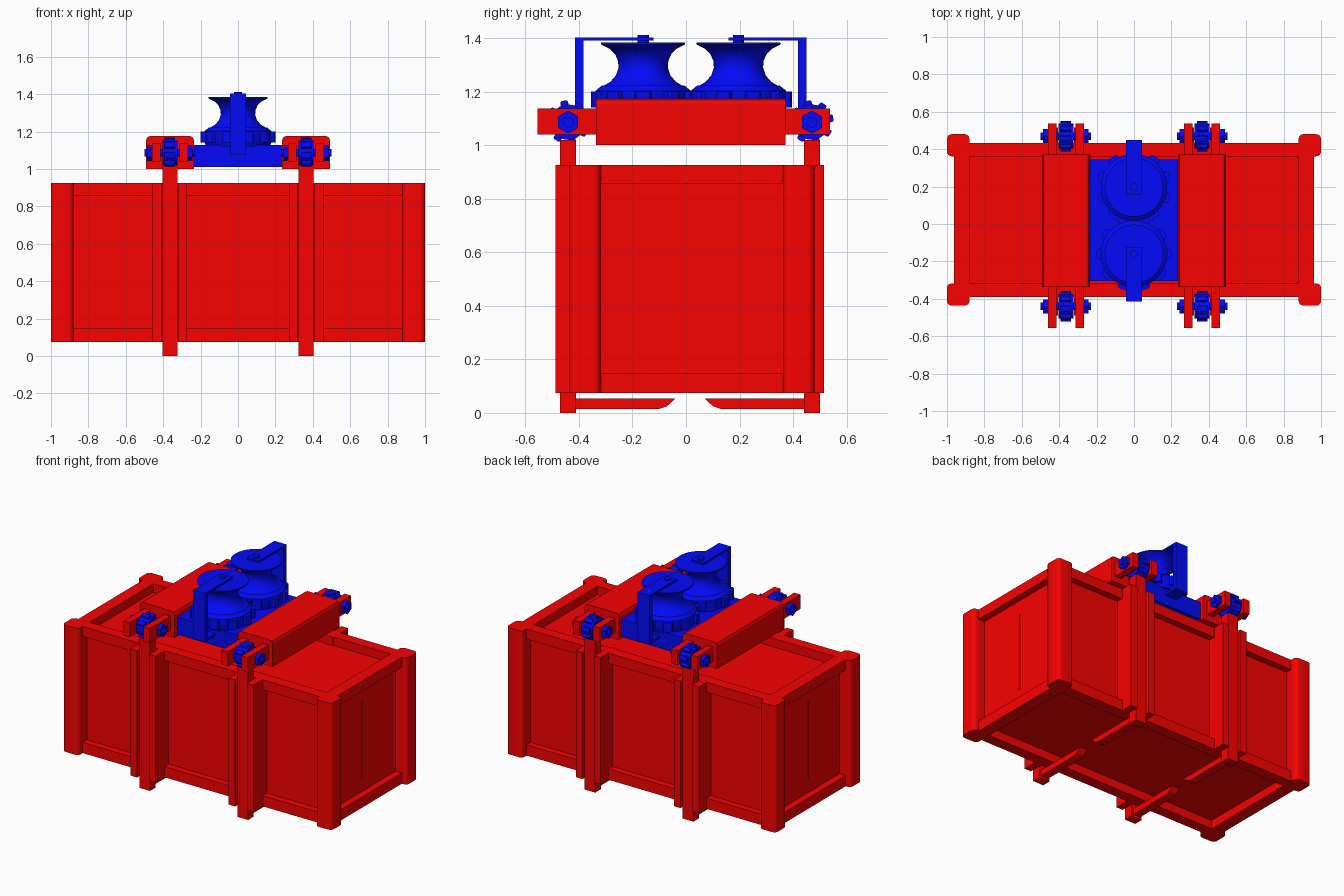
import bpy, bmesh
from math import pi, cos, sin
from mathutils import Matrix, Vector

if "Cube" in bpy.data.objects:
    bpy.data.objects.remove(bpy.data.objects["Cube"])


def material(name, rgb):
    m = bpy.data.materials.new(name)
    m.diffuse_color = (*rgb, 1)
    m.use_nodes = True
    m.node_tree.nodes["Principled BSDF"].inputs["Base Color"].default_value = m.diffuse_color
    return m


RED = material("red_paint", (0.95, 0.0005, 0.0005))
BLUE = material("blue_paint", (0.001, 0.003, 0.95))


def finish(name, bm, mat, smooth=False):
    bmesh.ops.recalc_face_normals(bm, faces=bm.faces)
    me = bpy.data.meshes.new(name)
    bm.to_mesh(me)
    bm.free()
    ob = bpy.data.objects.new(name, me)
    bpy.context.collection.objects.link(ob)
    me.materials.append(mat)
    if smooth:
        bpy.ops.object.select_all(action='DESELECT')
        ob.select_set(True)
        bpy.context.view_layer.objects.active = ob
        bpy.ops.object.shade_smooth_by_angle(angle=0.6)
    return ob


def box(name, x, y, z, mat, bevel=0):
    """Box from (min, max) ranges; bevel rounds the upright edges."""
    bm = bmesh.new()
    bmesh.ops.create_cube(bm, size=1)
    for v in bm.verts:
        v.co = Vector([r[0] if c < 0 else r[1] for r, c in zip((x, y, z), v.co)])
    if bevel:
        edges = [e for e in bm.edges if abs(e.verts[0].co.z - e.verts[1].co.z) > 1e-4]
        bmesh.ops.bevel(bm, geom=edges, offset=bevel, segments=4,
                        profile=0.5, affect='EDGES')
    return finish(name, bm, mat, bevel > 0)


def prism(name, points, start, end, matrix, mat):
    """Extrude a 2D outline along local z, then place it."""
    bm = bmesh.new()
    face = bm.faces.new([bm.verts.new((a, b, start)) for a, b in points])
    ext = bmesh.ops.extrude_face_region(bm, geom=[face])["geom"]
    for v in ext:
        if isinstance(v, bmesh.types.BMVert):
            v.co.z = end
    bm.transform(matrix)
    return finish(name, bm, mat)


def lathe(name, profile, loc, mat, sides=40):
    bm = bmesh.new()
    verts = [bm.verts.new((r, 0, z)) for r, z in profile]
    edges = [bm.edges.new(p) for p in zip(verts, verts[1:])]
    bmesh.ops.spin(bm, geom=verts + edges, axis=(0, 0, 1), cent=(0, 0, 0),
                   angle=2 * pi, steps=sides)
    bmesh.ops.remove_doubles(bm, verts=bm.verts, dist=1e-5)
    bm.transform(Matrix.Translation(loc))
    return finish(name, bm, mat, True)


def ring(radius, sides, turn=0):
    return [(radius * cos(2 * pi * i / sides + turn), radius * sin(2 * pi * i / sides + turn))
            for i in range(sides)]


def cog_outline(teeth, root, tip, turn=0):
    pts = []
    for i in range(teeth):
        for f, r in ((-.34, root), (-.22, tip * .97), (-.13, tip), (.13, tip), (.22, tip * .97), (.34, root)):
            a = 2 * pi * (i + f) / teeth + turn
            pts.append((r * cos(a), r * sin(a)))
    return pts


CY = 0.022  # middle of the crate

# Crate body with recessed panels
box("crate_panels", (-.918, .918), (CY - .368, CY + .368), (.132, .868), RED)

for sx in (-1, 1):
    for sy in (-1, 1):
        # Corner posts with rounded upright edges
        box("corner_post", sorted((sx * .88, sx)), sorted((CY + sy * .34, CY + sy * .458)),
            (.075, .925), RED, .025)
        # Post pairs that guide each clamp arm
        for a, b in ((.272, .32), (.407, .457)):
            box("guide_post", sorted((sx * a, sx * b)), sorted((CY - .008 + sy * .34, CY - .008 + sy * .502)),
                (.075, .925), RED)
    # Horizontal end rails
    for z in ((.075, .147), (.857, .925)):
        box("end_rail", sorted((sx * .88, sx * .963)), (CY - .36, CY + .36), z, RED)
    # Door seam
    box("end_seam", sorted((sx * .91, sx * .922)), (.004, .018), (.24, .76), RED)

# Long rails along both sides, top and bottom
for sy in (-1, 1):
    for z in ((.075, .147), (.857, .925)):
        box("long_rail", (-.93, .93), sorted((CY + sy * .338, CY + sy * .412)), z, RED)

YZX = Matrix(((0, 0, 1, 0), (1, 0, 0, 0), (0, 1, 0, 0), (0, 0, 0, 1)))
for sx in (-1, 1):
    cx = sx * .364
    # Lifting beam with its fork plates
    outline = [(-.128, 1.0), (.128, 1.0), (.128, 1.155), (.121, 1.169), (.108, 1.175),
               (-.108, 1.175), (-.121, 1.169), (-.128, 1.155)]
    XZ = Matrix(((1, 0, 0, cx), (0, 0, 1, 0), (0, 1, 0, 0), (0, 0, 0, 1)))
    prism("lifting_beam", outline, -.336, .372, XZ, RED)
    for dx in (-.074, .074):
        box("fork_plate", (cx + dx - .023, cx + dx + .023), (-.555, .538), (1.04, 1.137), RED)

    for sy in (-1, 1):
        gy = CY - .007 + sy * .455
        at_hub = Matrix.Translation((cx, gy, 1.086)) @ YZX
        # Clamp arm with its tapered finger
        box("clamp_arm", (cx - .04, cx + .04), (gy - .03, gy + .03), (0, 1.02), RED)
        tip = gy - sy * .4
        root = gy - sy * .02
        finger = [(root, .015), (tip + sy * .06, .015), (tip + sy * .03, .025),
                  (tip, .054), (root, .054)]
        prism("clamp_finger", finger, -.028, .028, Matrix.Translation((cx, 0, 0)) @ YZX, RED)
        # Toothed hub, axle and hexagon bolt heads
        prism("hub_gear", cog_outline(8, .06, .082, .2), -.028, .028, at_hub, BLUE)
        prism("hub_collar", ring(.066, 24), -.04, .04, at_hub, BLUE)
        prism("axle", ring(.02, 16), -.135, .135, at_hub, BLUE)
        for s in (-1, 1):
            prism("bolt_head", ring(.043, 6, pi / 6), s * .097, s * .122, at_hub, BLUE)

# Winch base between the beams
box("winch_base", (-.242, .242), (-.305, .345), (1.01, 1.128), BLUE)

for sy, y in ((-1, -.16), (1, .196)):
    # Drive cog
    prism("drive_cog", cog_outline(10, .165, .2, pi / 10 if sy > 0 else 0), 1.14, 1.2,
          Matrix.Translation((0, y, 0)), BLUE)
    lathe("cog_hub", [(0, 1.12), (.168, 1.12), (.178, 1.14), (.178, 1.203), (.155, 1.222), (0, 1.222)],
          (0, y, 0), BLUE)
    # Waisted cable spool
    lathe("cable_spool", [(0, 1.205), (.153, 1.205), (.15, 1.22), (.122, 1.237), (.102, 1.26),
                          (.092, 1.29), (.094, 1.315), (.105, 1.34), (.125, 1.36), (.157, 1.376),
                          (.157, 1.384), (0, 1.384)], (0, y, 0), BLUE)
    prism("spool_pin", ring(.021, 16), 1.37, 1.412, Matrix.Translation((0, y, 0)), BLUE)
    # Angled bracket holding the spool top
    outer = .018 + sy * .432
    inner = outer - sy * .032
    end = outer - sy * .292
    arm = [(outer, 1.075), (outer, 1.402), (end, 1.402), (end, 1.39), (inner, 1.39), (inner, 1.075)]
    prism("spool_bracket", arm, -.044, .044, YZX, BLUE)
    box("bracket_foot", (-.044, .044), sorted((outer - sy * .01, outer - sy * .14)), (1.075, 1.092), BLUE)
